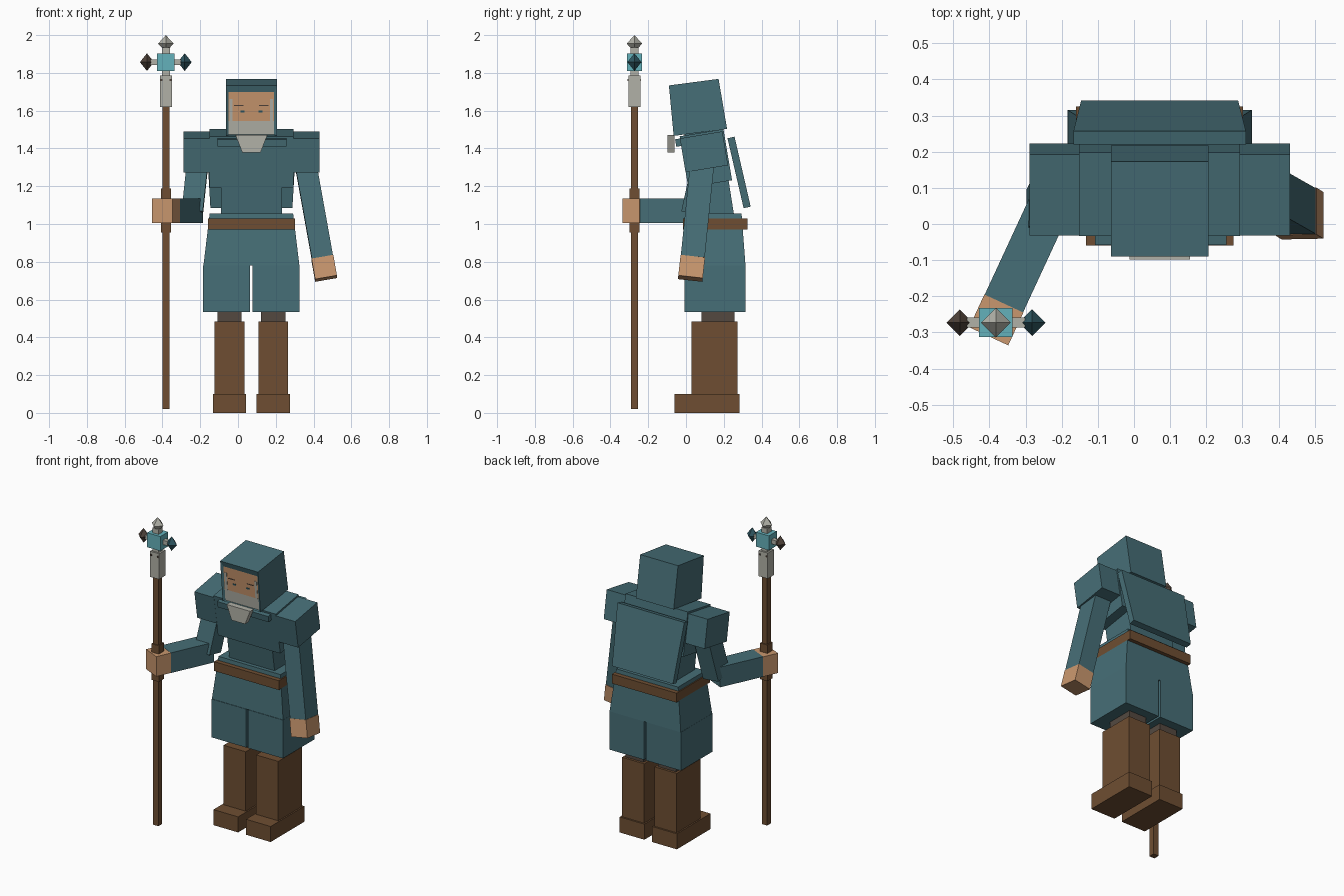
import bpy, bmesh, math
from mathutils import Matrix, Vector

if "Cube" in bpy.data.objects:
    bpy.data.objects.remove(bpy.data.objects["Cube"])

def material(name, rgb):
    m = bpy.data.materials.new(name)
    m.diffuse_color = (*[(c / 255) ** 2.2 for c in rgb], 1)
    m.use_nodes = True
    m.node_tree.nodes["Principled BSDF"].inputs["Base Color"].default_value = m.diffuse_color
    return m

TEAL = material("teal_cloth", (72, 110, 118))
BROWN = material("brown_leather", (110, 79, 53))
PANTS = material("dark_trousers", (84, 74, 66))
SKIN = material("skin", (200, 150, 110))
GREY = material("pale_grey", (176, 176, 166))
CYAN = material("cyan_stone", (100, 175, 185))
DARK = material("dark_stone", (80, 68, 60))
DEEP = material("deep_teal_stone", (50, 88, 98))

def finish(name, bm, mats, frame=Matrix()):
    bmesh.ops.recalc_face_normals(bm, faces=bm.faces)
    me = bpy.data.meshes.new(name)
    bm.to_mesh(me)
    bm.free()
    for m in mats:
        me.materials.append(m)
    ob = bpy.data.objects.new(name, me)
    ob.matrix_world = frame
    bpy.context.collection.objects.link(ob)
    return ob

def box_mesh(size, top=(1, 1)):
    """Box about the origin; top scales the upper face."""
    bm = bmesh.new()
    bmesh.ops.create_cube(bm, size=1)
    for v in bm.verts:
        if v.co.z > 0:
            v.co.x *= top[0]
            v.co.y *= top[1]
        v.co = Vector((v.co.x * size[0], v.co.y * size[1], v.co.z * size[2]))
    return bm

def box(name, mat, centre, size, tilt=0, top=(1, 1), frame=Matrix()):
    f = frame @ Matrix.Translation(centre) @ Matrix.Rotation(math.radians(tilt), 4, 'X')
    return finish(name, box_mesh(size, top), [mat], f)

def span(name, mat, x, y, z, top=(1, 1)):
    """Box given by its limits on each axis."""
    c = [(a + b) / 2 for a, b in (x, y, z)]
    return box(name, mat, c, [b - a for a, b in (x, y, z)], top=top)

def limb(name, mat, p0, p1, w, d, hint=(1, 0, 0)):
    """Box running from p0 to p1."""
    p0, p1 = Vector(p0), Vector(p1)
    z = (p1 - p0).normalized()
    y = z.cross(Vector(hint)).normalized()
    x = y.cross(z)
    f = Matrix((x, y, z)).transposed().to_4x4()
    f.translation = (p0 + p1) / 2
    return finish(name, box_mesh((w, d, (p1 - p0).length)), [mat], f)

CX = 0.071  # body centre line

# Legs, boots and split skirt
for side, s in (("left", -1), ("right", 1)):
    x = CX + s * 0.116
    span(side + "_foot", BROWN, (x - .088, x + .088), (-.06, .283), (0, .1))
    span(side + "_boot", BROWN, (x - .079, x + .079), (.03, .272), (.1, .483))
    span(side + "_trouser", PANTS, (x - .064, x + .064), (.083, .257), (.483, .56))
    h = CX + s * 0.131
    span(side + "_skirt_panel", TEAL, (h - .124, h + .124), (-.008, .315), (.533, .78))

# Skirt top, belt, torso
span("skirt_top", TEAL, (CX - .254, CX + .254), (-.005, .315), (.78, 1.055), top=(.87, .87))
span("belt", BROWN, (CX - .231, CX + .231), (-.015, .325), (.97, 1.03))
box("waist", TEAL, (CX, .135, 1.13), (.323, .21, .2), 9)
box("chest", TEAL, (CX, .105, 1.348), (.445, .235, .275), 9.5)
box("collar_band", TEAL, (CX + .003, -.035, 1.432), (.364, .04, .04), 9.5)
box("neck", TEAL, (CX, .09, 1.49), (.22, .2, .06), 8)

# Cape
box("cape", TEAL, (CX, .281, 1.273), (.434, .038, .38), 13, top=(1.1, 1))

# Shoulder pieces
for side, s in (("left", -1), ("right", 1)):
    box(side + "_shoulder", TEAL, (CX + s * .29, .095, 1.382), (.14, .228, .182), 9.5)

# Arms and hands
limb("right_arm", TEAL, (.35, .09, 1.36), (.447, .035, .82), .113, .127)
limb("right_hand", SKIN, (.447, .035, .82), (.466, .023, .711), .117, .13)
limb("left_upper_arm", TEAL, (-.21, .1, 1.36), (-.242, .035, 1.06), .112, .12)
wrist = Vector((-.36, -.22, 1.07))
along = Vector((-.42, -.907, 0))
limb("left_forearm", TEAL, wrist - along * .29, wrist, .13, .117, (0, 0, 1))
limb("left_hand", SKIN, wrist, wrist + along * .1, .128, .119, (0, 0, 1))

# Hooded head: recessed face, coloured by height into skin and beard
HEAD = Matrix.Translation((CX, .0585, 1.618)) @ Matrix.Rotation(math.radians(7.5), 4, 'X')
bm = box_mesh((.27, .285, .268), (1, .93))
bm.normal_update()
front = min(bm.faces, key=lambda f: f.normal.y)
bmesh.ops.inset_region(bm, faces=[front], thickness=.02, depth=-.008)
for v in front.verts:
    v.co.z = .098 if v.co.z > 0 else -.129
front.material_index = 1
bmesh.ops.bisect_plane(bm, geom=[front] + list(front.edges) + list(front.verts),
                       plane_co=(0, 0, -.055), plane_no=(0, 0, 1))
for f in bm.faces:
    if f.material_index == 1 and f.calc_center_median().z < -.055:
        f.material_index = 2
finish("hooded_head", bm, [TEAL, SKIN, GREY], HEAD)

def face_plate(name, mat, x, z, w, h):
    y = -.1285 + (z + .02) * .037
    box(name, mat, (x, y, z), (w, .006, h), -2, frame=HEAD)

# Whiskers, brows and eyes
for side, s in (("left", -1), ("right", 1)):
    face_plate(side + "_whisker", GREY, s * .107, .002, .016, .116)
    face_plate(side + "_brow", DARK, s * .066, .026, .05, .005)
    face_plate(side + "_eye", DEEP, s * .048, -.005, .022, .01)

# Hanging beard tip, wide at the top
span("beard_tip", GREY, (CX - .048, CX + .048), (-.098, -.062), (1.378, 1.47), top=(1.75, 1))

# Staff
SX, SY = -.382, -.273
def staff_box(name, mat, z0, z1, w, d=None):
    d = d or w
    return span(name, mat, (SX - w / 2, SX + w / 2), (SY - d / 2, SY + d / 2), (z0, z1))

staff_box("staff_pole", BROWN, .02, 1.63, .038)
staff_box("lower_grip_ring", BROWN, .955, 1.01, .052)
staff_box("upper_grip_ring", BROWN, 1.13, 1.188, .052)
staff_box("staff_socket", GREY, 1.62, 1.785, .064)
staff_box("staff_neck", GREY, 1.785, 1.935, .042)
staff_box("staff_cube", CYAN, 1.81, 1.903, .093, .08)
span("cross_bar", GREY, (SX - .08, SX + .08), (SY - .014, SY + .014), (1.842, 1.87))
for s in (-1, 1):
    for t in (-1, 1):
        box("socket_stud", DARK, (SX + s * .024, SY + t * .032, 1.763), (.01, .008, .01))

def crystal(name, mat, centre, r, h):
    bm = bmesh.new()
    bmesh.ops.create_uvsphere(bm, u_segments=4, v_segments=2, radius=1)
    bmesh.ops.scale(bm, verts=bm.verts, vec=(r, r, h))
    finish(name, bm, [mat], Matrix.Translation(centre))

crystal("top_crystal", GREY, (SX, SY, 1.955), .041, .045)
crystal("left_crystal", DARK, (SX - .1, SY, 1.857), .037, .047)
crystal("right_crystal", DEEP, (SX + .1, SY, 1.857), .037, .047)
